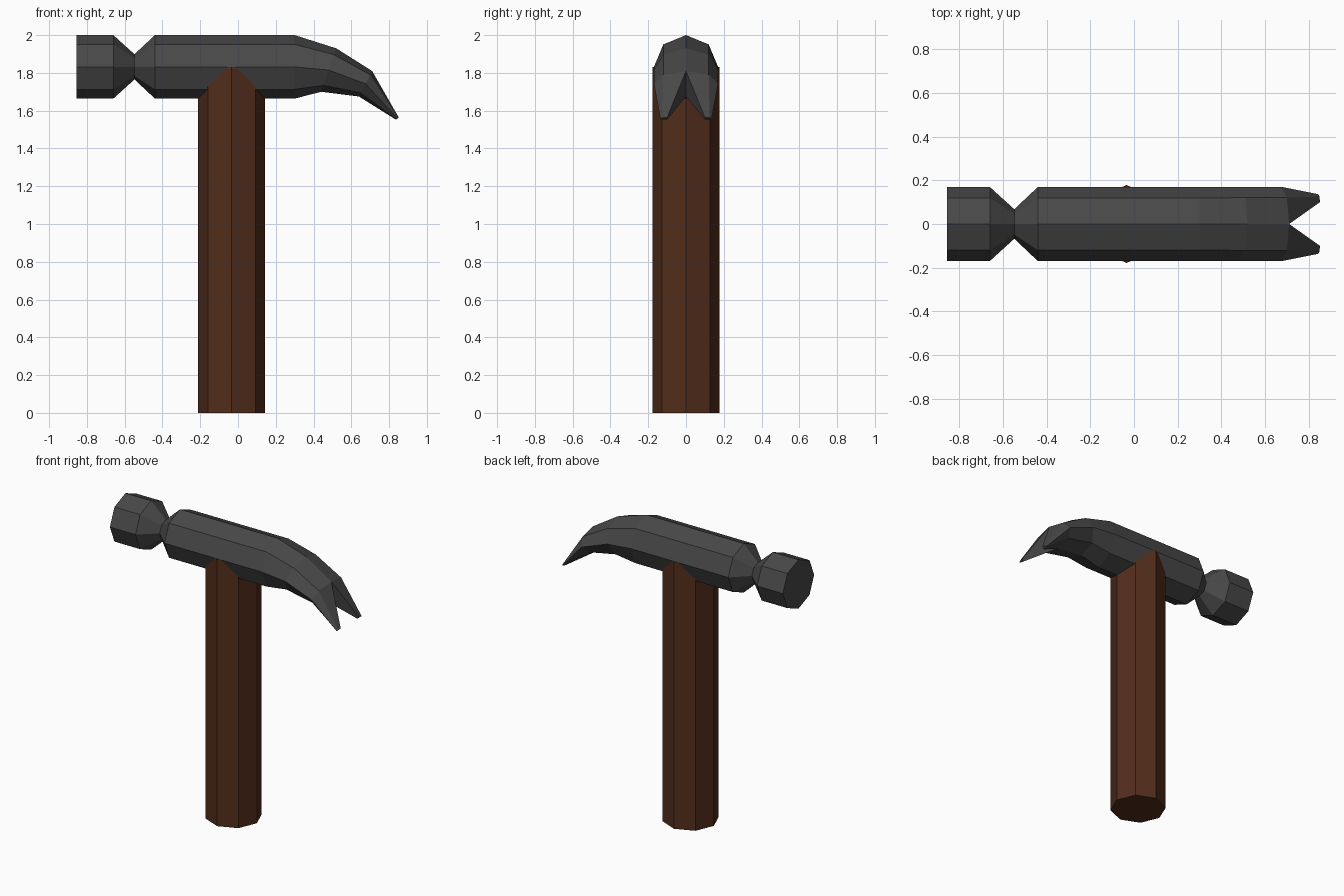
import bpy, bmesh
from math import sin, cos, pi
from mathutils import Vector

if "Cube" in bpy.data.objects:
    bpy.data.objects.remove(bpy.data.objects["Cube"])

SIDES = 8


def make_object(name, bm, color):
    bmesh.ops.recalc_face_normals(bm, faces=bm.faces)
    mesh = bpy.data.meshes.new(name)
    bm.to_mesh(mesh)
    bm.free()
    mat = bpy.data.materials.new(name + "_material")
    mat.diffuse_color = color
    mat.use_nodes = True
    mat.node_tree.nodes["Principled BSDF"].inputs["Base Color"].default_value = mat.diffuse_color
    mesh.materials.append(mat)
    obj = bpy.data.objects.new(name, mesh)
    bpy.context.collection.objects.link(obj)
    return obj


def ring(bm, top, bottom, half_width):
    """Octagon ring between a top and a bottom (x, z) point."""
    t, b = Vector((top[0], 0, top[1])), Vector((bottom[0], 0, bottom[1]))
    mid, up = (t + b) / 2, (t - b) / 2
    side = Vector((0, half_width, 0))
    return [bm.verts.new(mid + up * cos(2 * pi * k / SIDES) + side * sin(2 * pi * k / SIDES))
            for k in range(SIDES)]


def bridge(bm, a, b):
    n = len(a)
    for i in range(n):
        j = (i + 1) % n
        bm.faces.new((a[i], a[j], b[j], b[i]))


# Handle: octagonal post ending inside the head
bm = bmesh.new()
R, CX = 0.178, -0.034
loops = [[bm.verts.new((CX + R * cos(2 * pi * k / SIDES), R * sin(2 * pi * k / SIDES), z))
          for k in range(SIDES)] for z in (0, 1.832)]
bridge(bm, *loops)
for loop in loops:
    bm.faces.new(loop)
make_object("handle", bm, (0.085, 0.026, 0.011, 1))

# Head: striking face, pinched neck, straight body and bent claw root
bm = bmesh.new()
HZ, HR = 1.832, 0.168
rings = [ring(bm, (x, HZ + r), (x, HZ - r), r * 1.01)
         for x, r in ((-0.855, HR), (-0.66, HR), (-0.548, 0.067), (-0.44, HR), (0.30, HR))]
rings.append(ring(bm, (0.52, 1.93), (0.44, 1.70), 0.17))
rings.append(ring(bm, (0.71, 1.81), (0.64, 1.675), 0.17))
for a, b in zip(rings, rings[1:]):
    bridge(bm, a, b)
bm.faces.new(rings[0])

# Claw prongs: each half of the last ring tapers to a small tip
root = rings[-1]
for s in (1, -1):
    half = [root[(s * k) % SIDES] for k in range(5)]
    tip = [bm.verts.new((0.844 + 0.007 * cos(k * pi / 4),
                         s * (0.10 + 0.036 * sin(k * pi / 4)),
                         1.558 + 0.006 * cos(k * pi / 4))) for k in range(5)]
    bridge(bm, half, tip)
    bm.faces.new(tip)
make_object("hammer_head", bm, (0.065, 0.065, 0.065, 1))
